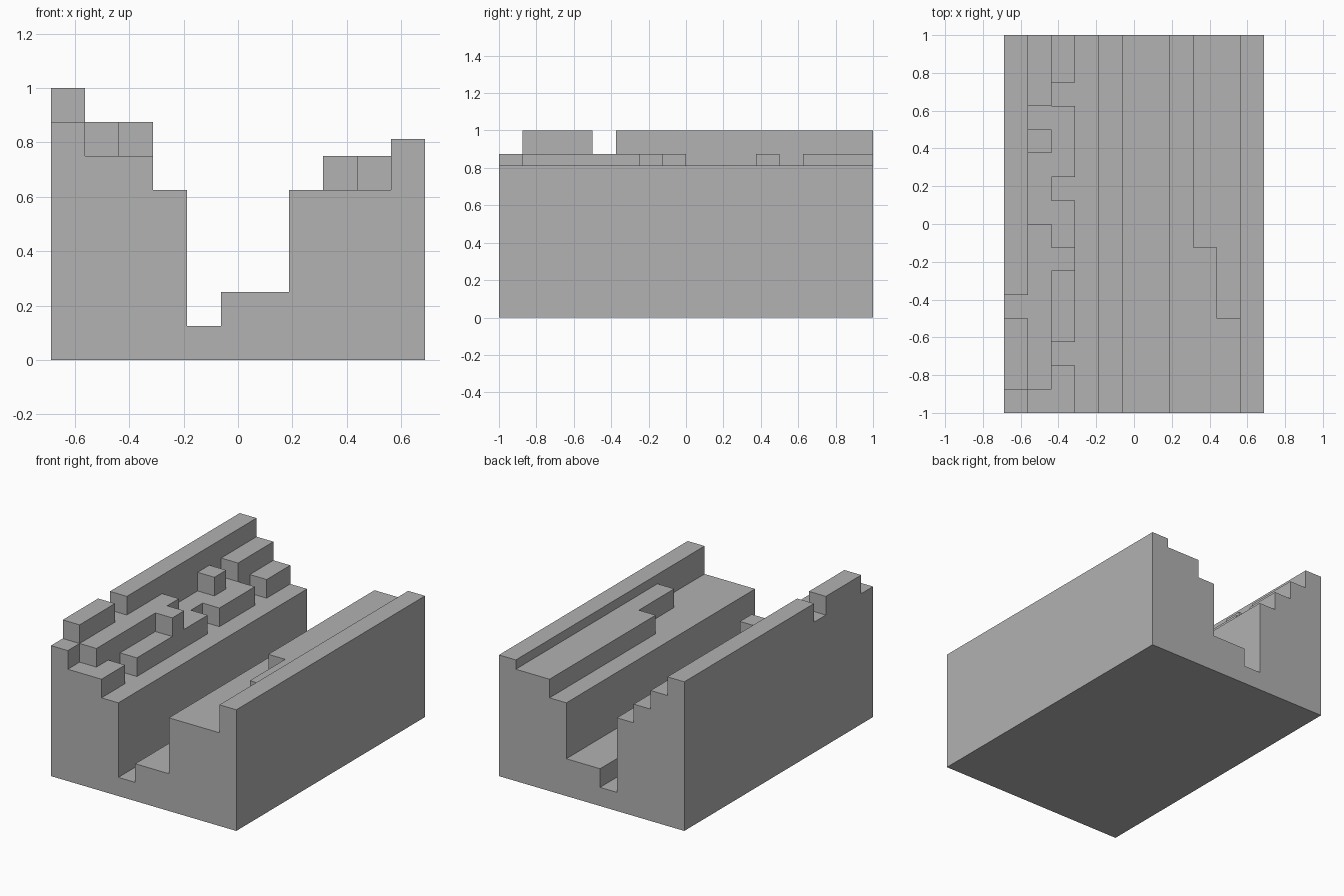
import bpy
import bmesh
from itertools import product
from mathutils import Vector

cube = bpy.data.objects.get("Cube")
if cube:
    bpy.data.objects.remove(cube, do_unlink=True)

COLS, ROWS = 11, 16
STEP = 0.125                 # one terrain block
heights = {}


def raise_strip(cols, height, *runs):
    """Set the height, in blocks, of some columns over row runs (front to back)."""
    for first, last in runs or [(0, ROWS)]:
        for cell in product(cols, range(first, last)):
            heights[cell] = height


# Right bank: rim with notches, then broken terraces stepping down
raise_strip([0], 7)
raise_strip([0], 8, (1, 4), (5, ROWS))
raise_strip([1], 6)
raise_strip([1], 7, (1, 8), (11, 12), (13, ROWS))
raise_strip([2], 5)
raise_strip([2], 6, (0, 2), (3, 9), (10, 13), (14, ROWS))
raise_strip([2], 7, (6, 7))
raise_strip([3], 5)

# Channel floor with a deeper gutter
raise_strip([4], 1)
raise_strip([5, 6], 2)

# Left bank: ledge, raised terrace and half-step outer rim
raise_strip([7, 8, 9], 5)
raise_strip([8], 6, (7, ROWS))
raise_strip([9], 6, (4, ROWS))
raise_strip([10], 6.5)

# Outer skin of the solid, in half-height layers
solid = {(x, y, z) for (x, y), h in heights.items() for z in range(int(h * 2))}
bm = bmesh.new()
size = Vector((STEP, STEP, STEP / 2))
origin = Vector((-COLS * STEP / 2, -ROWS * STEP / 2, 0))
for cell in solid:
    for axis, side in product(range(3), (0, 1)):
        neighbour = list(cell)
        neighbour[axis] += 1 if side else -1
        if tuple(neighbour) in solid:
            continue
        u, v = (axis + 1) % 3, (axis + 2) % 3
        corners = []
        for a, b in ((0, 0), (1, 0), (1, 1), (0, 1)):
            p = Vector(cell)
            p[axis] += side
            p[u] += a
            p[v] += b
            corners.append(bm.verts.new(origin + p * size))
        bm.faces.new(corners if side else corners[::-1])

# Merge into large flat faces
bmesh.ops.remove_doubles(bm, verts=bm.verts, dist=0.001)
bmesh.ops.dissolve_limit(bm, angle_limit=0.02, verts=bm.verts, edges=bm.edges)
mesh = bpy.data.meshes.new("terraced_channel")
bm.to_mesh(mesh)
bm.free()

# Plain stone colour
stone = bpy.data.materials.new("stone_grey")
stone.use_nodes = True
colour = (0.445, 0.445, 0.445, 1)
stone.diffuse_color = colour
stone.node_tree.nodes["Principled BSDF"].inputs["Base Color"].default_value = colour
mesh.materials.append(stone)

terrain = bpy.data.objects.new("terraced_channel", mesh)
bpy.context.collection.objects.link(terrain)
